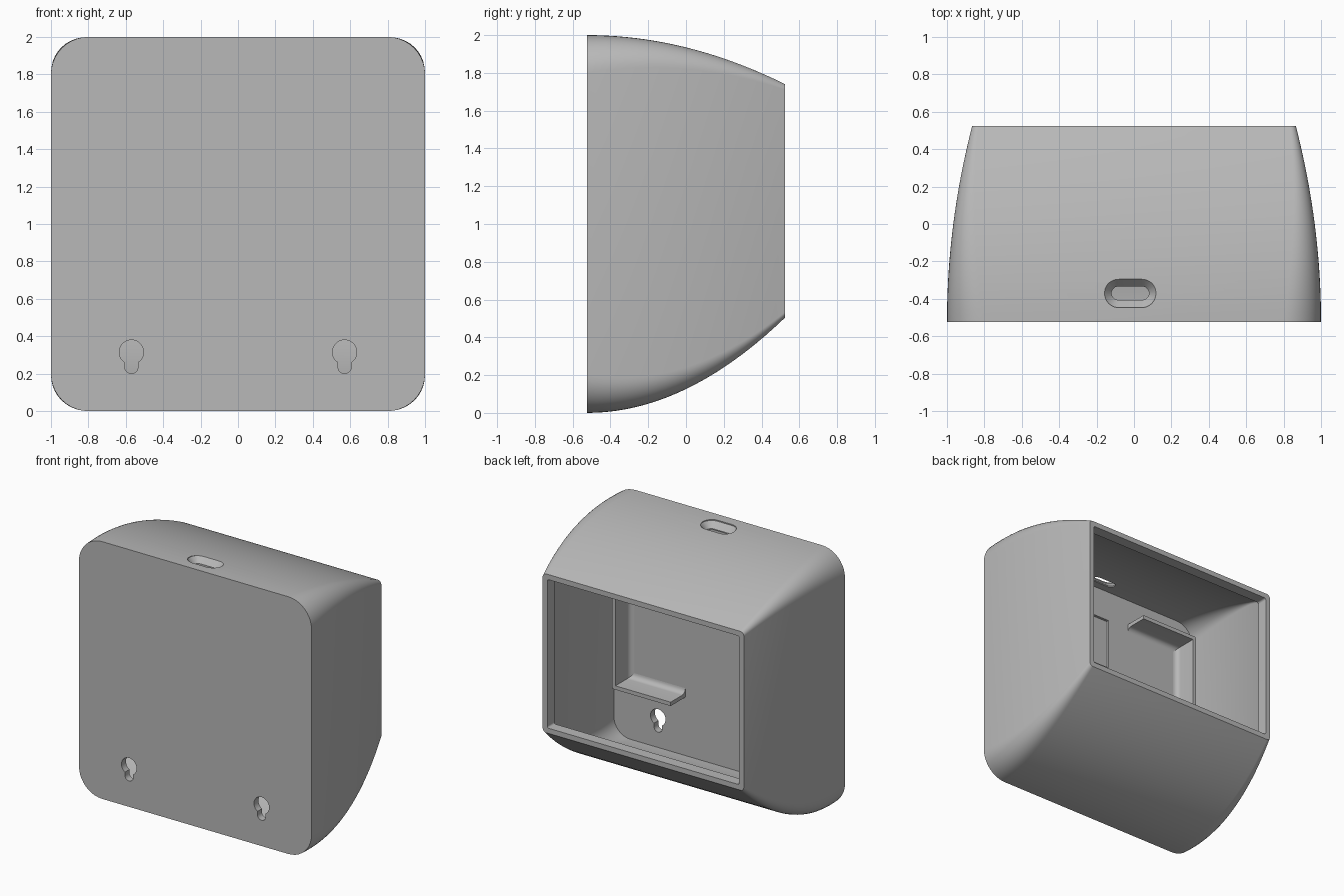
import bpy, bmesh, math

cube = bpy.data.objects.get("Cube")
if cube:
    bpy.data.objects.remove(cube, do_unlink=True)

grey = bpy.data.materials.new("plain grey")
grey.use_nodes = True
grey.diffuse_color = (0.48, 0.48, 0.48, 1)
grey.node_tree.nodes["Principled BSDF"].inputs["Base Color"].default_value = (0.48, 0.48, 0.48, 1)

FRONT, BACK, WALL = -0.525, 0.525, -0.47


def loft(name, rings):
    """Skin a list of equal-length point rings and cap both ends."""
    bm = bmesh.new()
    loops = [[bm.verts.new(p) for p in ring] for ring in rings]
    n = len(loops[0])
    for a, b in zip(loops, loops[1:]):
        for i in range(n):
            j = (i + 1) % n
            bm.faces.new((a[i], a[j], b[j], b[i]))
    bm.faces.new(loops[0])
    bm.faces.new(loops[-1])
    bmesh.ops.recalc_face_normals(bm, faces=bm.faces)
    mesh = bpy.data.meshes.new(name)
    bm.to_mesh(mesh)
    bm.free()
    mesh.materials.append(grey)
    obj = bpy.data.objects.new(name, mesh)
    bpy.context.collection.objects.link(obj)
    return obj


def arc(cx, cy, r, start, end, steps=10):
    angles = [math.radians(start + (end - start) * i / steps) for i in range(steps + 1)]
    return [(cx + r * math.cos(a), cy + r * math.sin(a)) for a in angles]


def rounded_rect(half, low, high, r):
    pts = []
    for k, (x, z) in enumerate([(half - r, high - r), (r - half, high - r),
                                (r - half, low + r), (half - r, low + r)]):
        pts += arc(x, z, r, 90 * k, 90 * k + 90)
    return pts


def section(y, side=0, top=0, bottom=0):
    """Housing outline at depth y, optionally inset."""
    t = (y - FRONT) / (BACK - FRONT)
    r = max(0.2 - 0.17 * t - side, 0.015)
    outline = rounded_rect(1 - 0.135 * t * t - side, 0.505 * t * t + bottom,
                           2 - 0.26 * t * t - top, r)
    return [(x, y, z) for x, z in outline]


def smooth(obj):
    bpy.ops.object.select_all(action='DESELECT')
    obj.select_set(True)
    bpy.context.view_layer.objects.active = obj
    bpy.ops.object.shade_smooth_by_angle(angle=math.radians(30))


# Hollow housing: curved outside, straight lip, then the cavity back to the wall
STEPS = 20
outside = [section(FRONT + (BACK - FRONT) * i / STEPS) for i in range(STEPS + 1)]
lip_y = BACK - 0.085
lip = [(x, z) for x, _, z in section(BACK, 0.04, 0.04, 0.04)]
lip_rings = [[(x, y, z) for x, z in lip] for y in (BACK, lip_y)]
inside = [section(lip_y + (WALL - lip_y) * i / STEPS, 0.05, 0.06, 0.08) for i in range(STEPS + 1)]
housing = loft("housing", outside + lip_rings + inside)

# Cutters: two keyholes, a tapered cable slot and a shallow pocket
cutters = []
half_slot, hole_r = 0.035, 0.065
gap = math.degrees(math.asin(half_slot / hole_r))
for s in (-1, 1):
    keyhole = arc(0.57 * s, 0.315, hole_r, gap - 90, 270 - gap, 24)
    keyhole += arc(0.57 * s, 0.235, half_slot, 180, 360)
    cutters.append(loft("keyhole_cutter", [[(x, y, z) for x, z in keyhole]
                                           for y in (FRONT - 0.1, WALL + 0.05)]))


def pill(half, r, z):
    pts = arc(half - r, 0, r, -90, 90, 12) + arc(r - half, 0, r, 90, 270, 12)
    return [(x - 0.02, y - 0.37, z) for x, y in pts]


cutters.append(loft("slot_cutter", [pill(0.138, 0.077, 2.1), pill(0.138, 0.077, 1.99),
                                    pill(0.1, 0.036, 1.945), pill(0.1, 0.036, 1.85)]))
pocket = [(-0.15, 1.3), (0.15, 1.3), (0.15, 1.7), (-0.15, 1.7)]
cutters.append(loft("pocket_cutter", [[(x, y, z) for x, z in pocket]
                                      for y in (WALL - 0.02, WALL + 0.05)]))
bpy.context.view_layer.objects.active = housing
for cutter in cutters:
    mod = housing.modifiers.new("cut", 'BOOLEAN')
    mod.operation, mod.solver, mod.object = 'DIFFERENCE', 'EXACT', cutter
    bpy.ops.object.modifier_apply(modifier=mod.name)
    bpy.data.objects.remove(cutter, do_unlink=True)
smooth(housing)

# Retaining rails on the inner wall, filleted on the inward side
THICK, DEPTH, FILLET = 0.03, 0.18, 0.04
rail = [(0, -0.01), (0, DEPTH), (THICK, DEPTH)]
rail += arc(THICK + FILLET, FILLET, FILLET, 180, 270, 6) + [(THICK + FILLET, -0.01)]
for s, side in ((1, "left"), (-1, "right")):
    smooth(loft(side + "_upright_rail",
                [[(s * (0.84 - u), WALL + v, z) for u, v in rail] for z in (0.545, 1.725)]))
    for base, d, level in ((0.535, 1, "lower"), (1.735, -1, "upper")):
        smooth(loft(f"{side}_{level}_shelf",
                    [[(s * x, WALL + v, base + d * u) for u, v in rail] for x in (0.335, 0.835)]))
